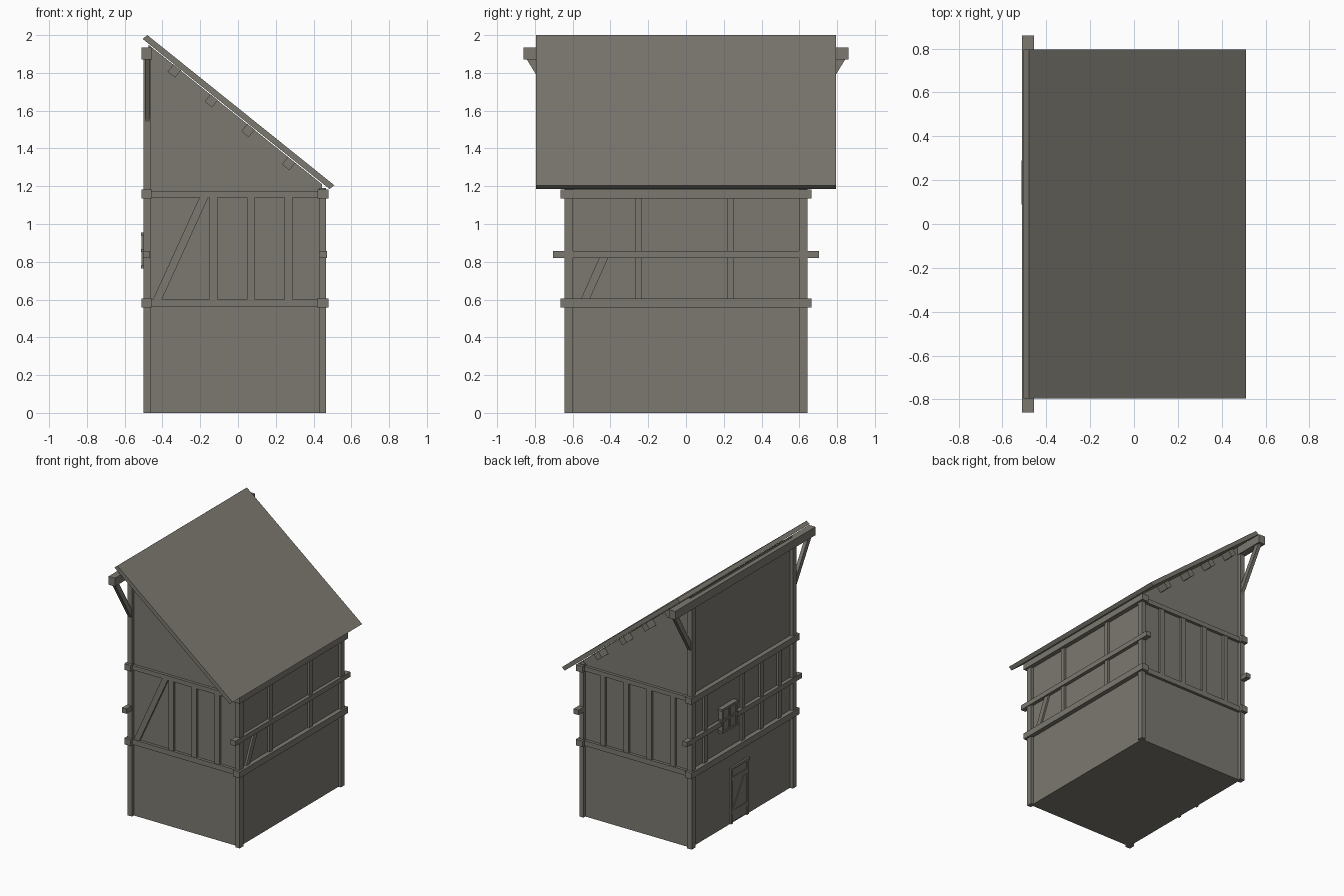
import bpy, bmesh, math
from mathutils import Vector

if "Cube" in bpy.data.objects:
    bpy.data.objects.remove(bpy.data.objects["Cube"])

mat = bpy.data.materials.new("weathered_grey")
mat.diffuse_color = (0.20, 0.19, 0.16, 1)
mat.use_nodes = True
mat.node_tree.nodes["Principled BSDF"].inputs["Base Color"].default_value = mat.diffuse_color


def prism(name, pts, axis, a, b):
    """Extrude a 2D profile along an axis: 'x' uses (y, z), 'y' uses (x, z)."""
    place = (lambda p, t: (t, p[0], p[1])) if axis == 'x' else (lambda p, t: (p[0], t, p[1]))
    bm = bmesh.new()
    face = bm.faces.new([bm.verts.new(place(p, a)) for p in pts])
    ext = bmesh.ops.extrude_face_region(bm, geom=[face])
    verts = [v for v in ext["geom"] if isinstance(v, bmesh.types.BMVert)]
    d = Vector((b - a, 0, 0)) if axis == 'x' else Vector((0, b - a, 0))
    bmesh.ops.translate(bm, verts=verts, vec=d)
    bmesh.ops.recalc_face_normals(bm, faces=bm.faces)
    me = bpy.data.meshes.new(name)
    bm.to_mesh(me)
    bm.free()
    me.materials.append(mat)
    ob = bpy.data.objects.new(name, me)
    bpy.context.collection.objects.link(ob)
    return ob


def box(name, x0, x1, y0, y1, z0, z1):
    return prism(name, [(x0, z0), (x1, z0), (x1, z1), (x0, z1)], 'y', y0, y1)


# Plaster body with sloping top
prism("walls", [(-0.475, 0), (0.445, 0), (0.445, 1.21), (-0.475, 1.95)], 'y', -0.62, 0.62)

# Lean-to roof slab
prism("roof", [(-0.505, 1.98), (0.485, 1.185), (0.51, 1.205), (-0.48, 2.0)], 'y', -0.795, 0.795)

# Purlins under the roof, turned to its slope
ang = math.atan2(-0.795, 0.99)
for px, pz in [(-0.337, 1.81), (-0.142, 1.652), (0.053, 1.495), (0.268, 1.32)]:
    c, s = 0.025 * math.cos(ang), 0.025 * math.sin(ang)
    prism("purlin", [(px + i * c - j * s, pz + i * s + j * c)
                     for i, j in [(-1, -1), (1, -1), (1, 1), (-1, 1)]], 'y', -0.70, 0.70)

# Ridge beam and its braces
box("ridge_beam", -0.51, -0.455, -0.86, 0.86, 1.87, 1.935)
for s in (-1, 1):
    prism("ridge_brace", [(s * 0.63, 1.52), (s * 0.845, 1.875), (s * 0.80, 1.875), (s * 0.63, 1.59)],
          'x', -0.492, -0.465)

# Corner posts
for s in (-1, 1):
    y0, y1 = sorted((s * 0.643, s * 0.598))
    box("tall_post", -0.50, -0.46, y0, y1, 0, 1.88)
    box("short_post", 0.43, 0.465, y0, y1, 0, 1.19)

# Long beams on both side walls, sticking out past the corners
for z0, z1, reach, g in [(0.557, 0.605, 0.665, 0.008), (0.82, 0.858, 0.705, 0), (1.135, 1.183, 0.665, 0.008)]:
    box("left_beam", -0.503 - g, -0.465 + g, -reach, reach, z0, z1)
    box("right_beam", 0.43 - g, 0.472 + g, -reach, reach, z0, z1)

# Cross beams on front and back
for s in (-1, 1):
    y0, y1 = sorted((s * 0.60, s * 0.642))
    for z0, z1 in [(0.56, 0.60), (1.14, 1.175)]:
        box("cross_beam", -0.47, 0.44, y0, y1, z0, z1)

# Front studs and diagonal
for x in (-0.13, 0.068, 0.268):
    box("front_stud", x - 0.021, x + 0.021, -0.638, -0.60, 0.59, 1.15)
prism("front_diagonal", [(-0.455, 0.59), (-0.408, 0.59), (-0.153, 1.15), (-0.20, 1.15)], 'y', -0.636, -0.60)

# Back studs
for x in (-0.33, -0.13, 0.068, 0.268):
    box("back_stud", x - 0.021, x + 0.021, 0.60, 0.638, 0.59, 1.15)

# Right wall studs and diagonal
for y in (-0.252, 0.235):
    box("right_stud", 0.43, 0.461, y - 0.019, y + 0.019, 0.59, 1.15)
prism("right_diagonal", [(-0.56, 0.595), (-0.513, 0.595), (-0.408, 0.83), (-0.455, 0.83)], 'x', 0.43, 0.459)

# Left wall studs
for y in (0.46, 0.0, -0.23, -0.45):
    box("left_stud", -0.493, -0.46, y - 0.019, y + 0.019, 0.59, 1.15)

# Window on the left wall: pane, frame, mullions
wy0, wy1, wz0, wz1 = 0.10, 0.28, 0.765, 0.955
box("window_pane", -0.505, -0.47, wy0, wy1, wz0, wz1)
for y in (wy0, (wy0 + wy1) / 2 - 0.008, wy1 - 0.016):
    box("window_upright", -0.511, -0.48, y, y + 0.016, wz0, wz1)
for z in (wz0, (wz0 + wz1) / 2 - 0.008, wz1 - 0.016):
    box("window_bar", -0.513, -0.48, wy0 - 0.01, wy1 + 0.01, z, z + 0.016)

# Door on the left wall: leaf, frame, battens, diagonal
box("door_leaf", -0.481, -0.47, -0.06, 0.13, 0.01, 0.42)
for y in (-0.075, 0.12):
    box("door_jamb", -0.487, -0.47, y, y + 0.02, 0, 0.43)
box("door_lintel", -0.489, -0.47, -0.085, 0.145, 0.42, 0.437)
for z in (0.07, 0.33):
    box("door_batten", -0.486, -0.47, -0.055, 0.12, z, z + 0.03)
prism("door_diagonal", [(0.12, 0.10), (0.09, 0.10), (-0.055, 0.33), (-0.025, 0.33)], 'x', -0.485, -0.47)
